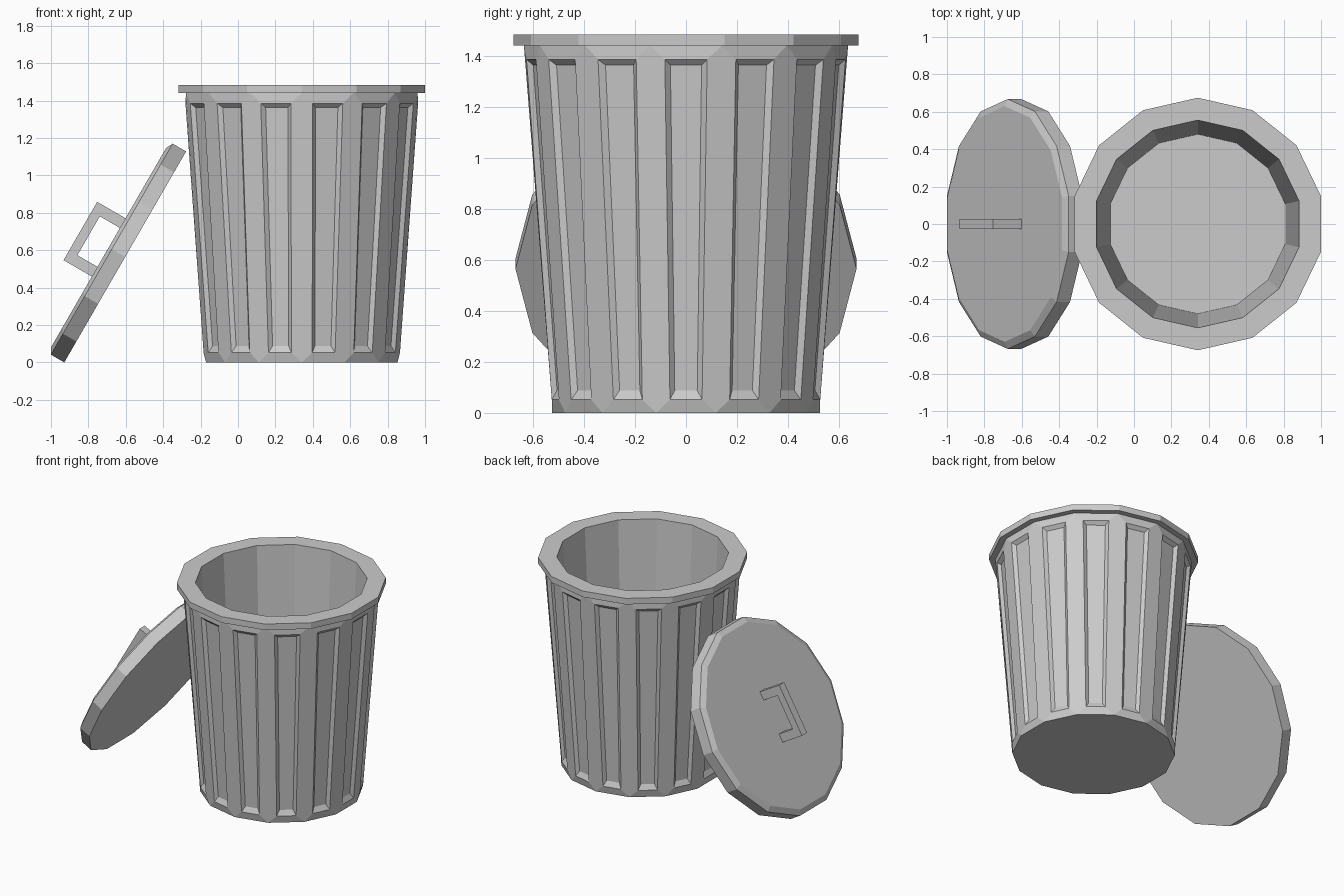
import bpy, bmesh
from math import sin, cos, pi, radians
from mathutils import Matrix, Vector

if "Cube" in bpy.data.objects:
    bpy.data.objects.remove(bpy.data.objects["Cube"])

N = 14
STEP = 2 * pi / N


def finish(bm, name, matrix=Matrix()):
    bmesh.ops.recalc_face_normals(bm, faces=bm.faces)
    bm.transform(matrix)
    me = bpy.data.meshes.new(name)
    bm.to_mesh(me)
    bm.free()
    ob = bpy.data.objects.new(name, me)
    bpy.context.collection.objects.link(ob)
    return ob


def ring(bm, r, z):
    return [bm.verts.new((r * cos(pi / 2 + i * STEP), r * sin(pi / 2 + i * STEP), z)) for i in range(N)]


def bridge(bm, a, b):
    for i in range(N):
        j = (i + 1) % N
        bm.faces.new((a[i], a[j], b[j], b[i]))


def lathe(bm, rings):
    for a, b in zip(rings, rings[1:]):
        bridge(bm, a, b)


# Can: ribbed outer wall, flat rim, tapered inside and floor
bm = bmesh.new()
bottom, top = ring(bm, 0.525, 0), ring(bm, 0.635, 1.44)
panels = []
for i in range(N):
    a = pi / 2 + (i + 0.5) * STEP
    out, side = Vector((cos(a), sin(a), 0)), Vector((-sin(a), cos(a), 0))

    def rect(lo, hi):
        # each level: apothem, half width, height
        return [bm.verts.new(out * d + side * w * s + Vector((0, 0, z)))
                for (d, w, z), s in ((lo, -1), (lo, 1), (hi, 1), (hi, -1))]

    edge = rect((0.525, 0.063, 0.052), (0.622, 0.083, 1.385))
    floor = rect((0.508, 0.044, 0.088), (0.600, 0.061, 1.362))
    j = (i + 1) % N
    for k in range(4):
        m = (k + 1) % 4
        bm.faces.new((edge[k], edge[m], floor[m], floor[k]))
    bm.faces.new(floor)
    bm.faces.new((bottom[i], bottom[j], edge[1], edge[0]))
    bm.faces.new((edge[3], edge[2], top[j], top[i]))
    panels.append(edge)
for i in range(N):
    p, q = panels[i - 1], panels[i]
    bm.faces.new((bottom[i], q[0], q[3], top[i], p[2], p[1]))
inner = ring(bm, 0.48, 0.05)
lathe(bm, [top, ring(bm, 0.675, 1.44), ring(bm, 0.675, 1.483), ring(bm, 0.555, 1.483), inner])
bm.faces.new(bottom)
bm.faces.new(inner)
finish(bm, "can", Matrix.Translation((0.341, 0, 0)))

# Lid: chamfered disc leaning on the can
lean = Matrix.Translation((-0.603, 0, 0.564)) @ Matrix.Rotation(radians(-60), 4, 'Y')
bm = bmesh.new()
rings = [ring(bm, 0.668, 0), ring(bm, 0.668, 0.083), ring(bm, 0.63, 0.102)]
lathe(bm, rings)
bm.faces.new(rings[0])
bm.faces.new(rings[-1])
finish(bm, "lid", lean)

# Lid handle: square-bar U profile extruded sideways
bm = bmesh.new()
profile = [(-0.18, 0.1), (-0.18, 0.277), (0.18, 0.277), (0.18, 0.1),
           (0.12, 0.1), (0.12, 0.226), (-0.12, 0.226), (-0.12, 0.1)]
f = bm.faces.new([bm.verts.new((x, -0.028, z)) for x, z in profile])
new = bmesh.ops.extrude_face_region(bm, geom=[f])["geom"]
bmesh.ops.translate(bm, vec=(0, 0.056, 0), verts=[v for v in new if isinstance(v, bmesh.types.BMVert)])
finish(bm, "lid_handle", lean)
